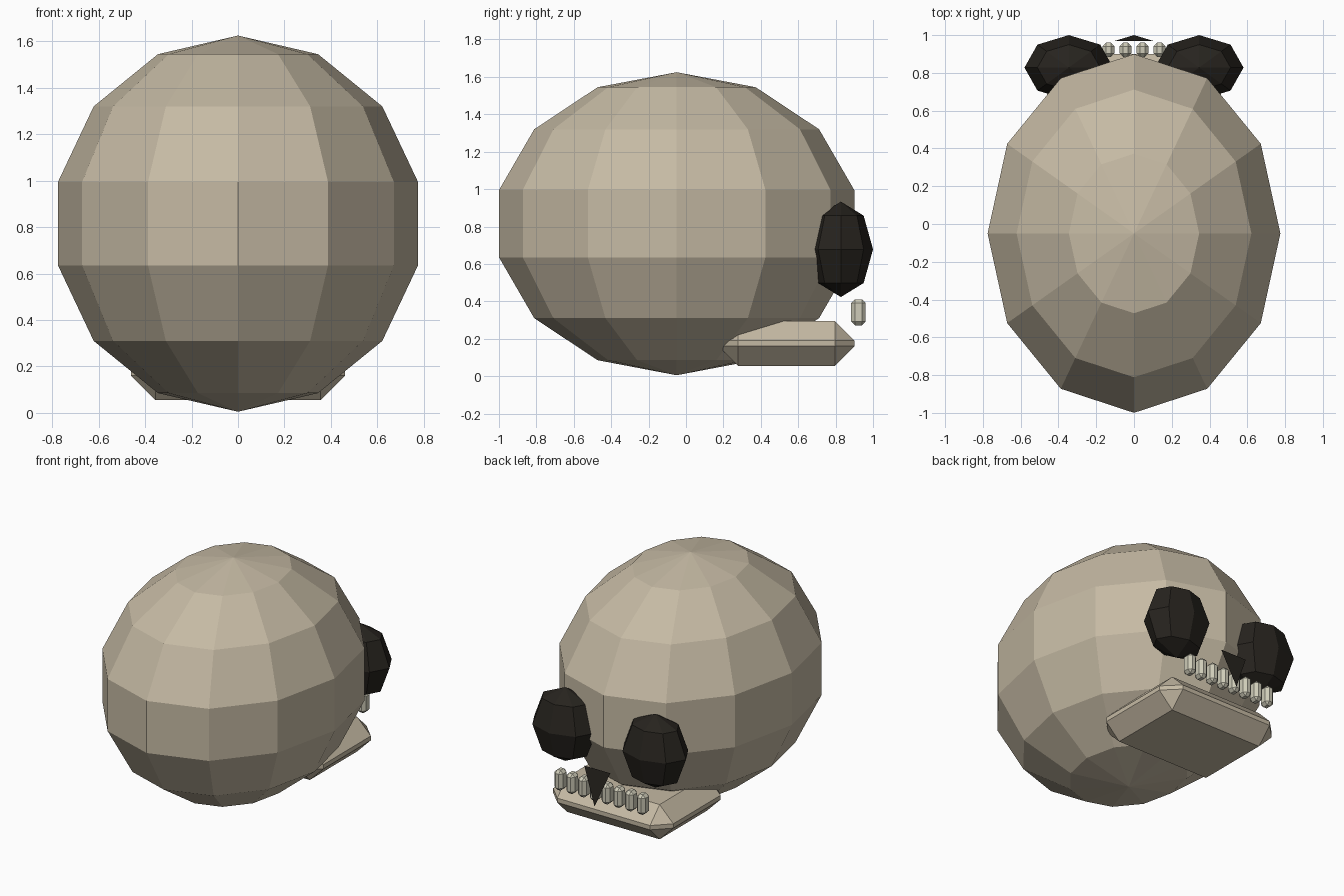
import bpy, bmesh
from mathutils import Matrix

if "Cube" in bpy.data.objects:
    bpy.data.objects.remove(bpy.data.objects["Cube"])


def material(name, rgb):
    m = bpy.data.materials.new(name)
    m.diffuse_color = (*rgb, 1)
    m.use_nodes = True
    m.node_tree.nodes["Principled BSDF"].inputs["Base Color"].default_value = m.diffuse_color
    return m


bone = material("bone", (0.56, 0.49, 0.37))
dark = material("dark", (0.02, 0.017, 0.013))
enamel = material("enamel", (0.62, 0.60, 0.48))


def finish(name, bm, mat):
    me = bpy.data.meshes.new(name)
    bm.to_mesh(me)
    bm.free()
    me.materials.append(mat)
    ob = bpy.data.objects.new(name, me)
    bpy.context.collection.objects.link(ob)
    return ob


def ellipsoid(name, centre, radii, segments, rings, mat):
    bm = bmesh.new()
    bmesh.ops.create_uvsphere(bm, u_segments=segments, v_segments=rings, radius=1,
                              matrix=Matrix.LocRotScale(centre, None, radii))
    return finish(name, bm, mat)


def chamfered_box(name, centre, size, chamfer, mat):
    bm = bmesh.new()
    bmesh.ops.create_cube(bm, size=1, matrix=Matrix.LocRotScale(centre, None, size))
    bmesh.ops.bevel(bm, geom=bm.edges[:], offset=chamfer, segments=1,
                    profile=0.5, affect='EDGES')
    return finish(name, bm, mat)


# Cranium
ellipsoid("cranium", (0, -0.05, 0.815), (0.795, 0.974, 0.81), 12, 7, bone)

# Eye sockets
for side, label in ((-1, "left"), (1, "right")):
    ellipsoid("eye_socket_" + label, (side * 0.345, 0.828, 0.678),
              (0.235, 0.172, 0.255), 8, 4, dark)

# Jaw
chamfered_box("jaw", (0, 0.537, 0.175), (0.92, 0.727, 0.24), 0.105, bone)

# Row of teeth
for i in range(8):
    chamfered_box("tooth_%d" % (i + 1), ((i - 3.5) * 0.09, 0.922, 0.341),
                  (0.065, 0.077, 0.14), 0.02, enamel)

# Nose opening: a flat triangle pointing down
bm = bmesh.new()
bm.faces.new([bm.verts.new(p) for p in
              ((0.1, 0.97, 0.51), (-0.1, 0.97, 0.51), (0, 1.0, 0.265))])
finish("nose_opening", bm, dark)
